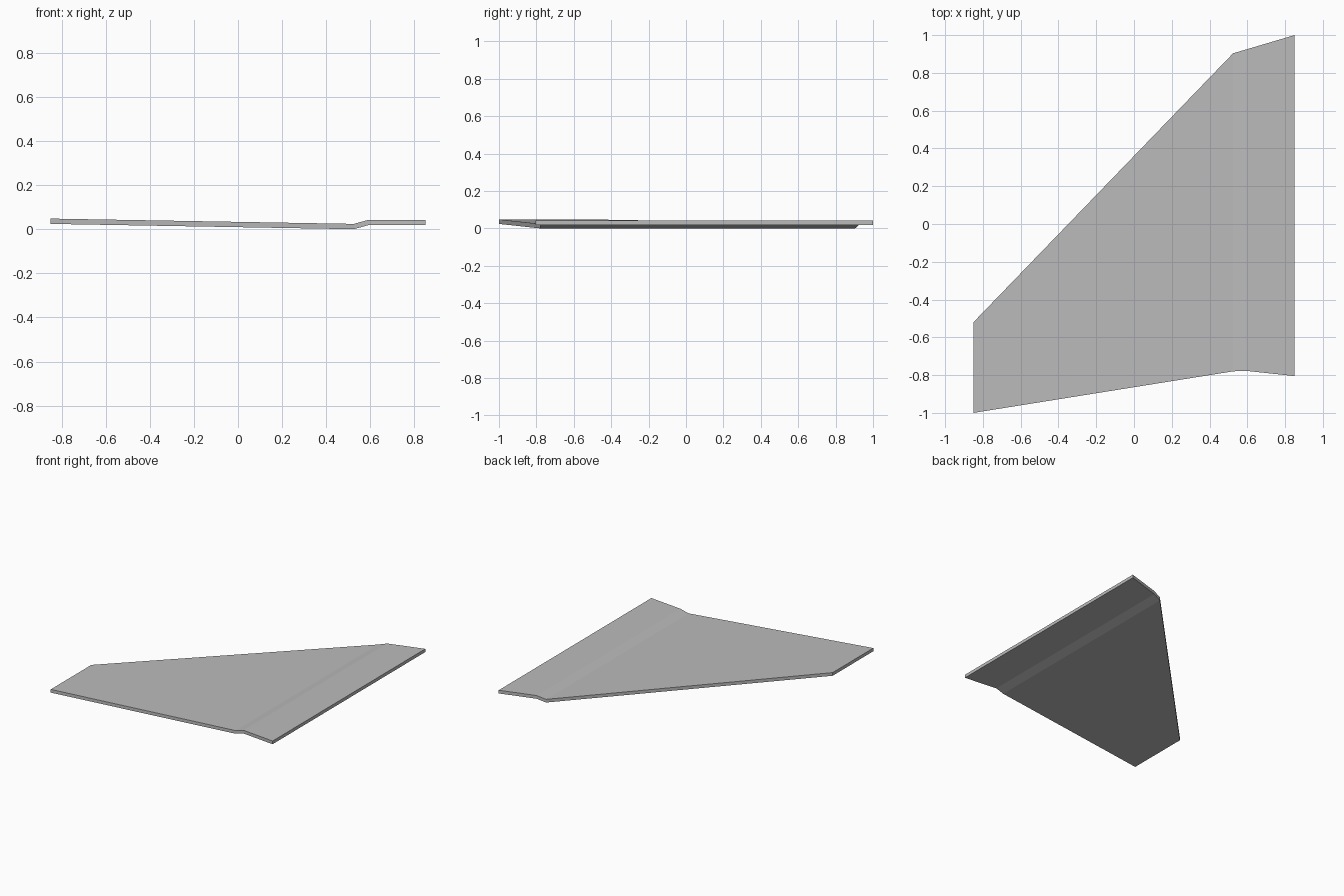
import bpy, bmesh

if "Cube" in bpy.data.objects:
    bpy.data.objects.remove(bpy.data.objects["Cube"])

# plain grey skin
grey = bpy.data.materials.new("light grey")
grey.diffuse_color = (0.5, 0.5, 0.5, 1)
grey.use_nodes = True
grey.node_tree.nodes["Principled BSDF"].inputs["Base Color"].default_value = grey.diffuse_color

THICK = 0.024
# spanwise sections: x, front y, rear y, underside z
SECTIONS = [
    (-0.85, -1.0, -0.52, 0.024),    # narrow tip
    (0.525, -0.78, 0.904, 0.0),     # start of the crease
    (0.59, -0.777, 0.923, 0.018),   # end of the crease
    (0.85, -0.805, 1.0, 0.018),     # wide root
]

# bent wing plate: loft rectangular sections along x
bm = bmesh.new()
rings = [[bm.verts.new(p) for p in ((x, f, z), (x, r, z), (x, r, z + THICK), (x, f, z + THICK))]
         for x, f, r, z in SECTIONS]
for a, b in zip(rings, rings[1:]):
    for i in range(4):
        j = (i + 1) % 4
        bm.faces.new((a[i], a[j], b[j], b[i]))
bm.faces.new(rings[0])
bm.faces.new(rings[-1])
bmesh.ops.recalc_face_normals(bm, faces=bm.faces)

mesh = bpy.data.meshes.new("wing_plate")
bm.to_mesh(mesh)
bm.free()
mesh.materials.append(grey)
bpy.context.collection.objects.link(bpy.data.objects.new("wing_plate", mesh))
